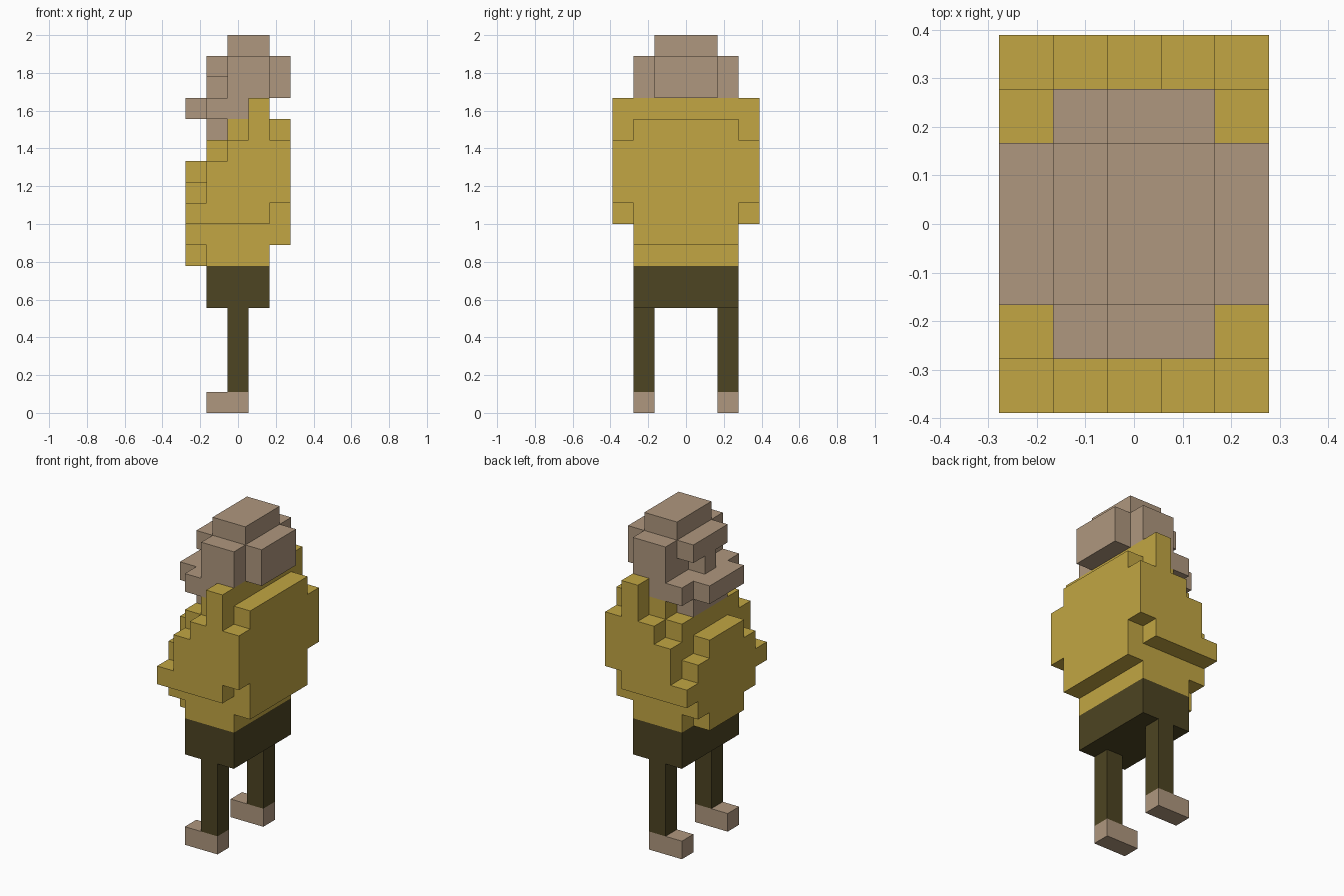
import bpy, bmesh
from mathutils import Vector

if "Cube" in bpy.data.objects:
    bpy.data.objects.remove(bpy.data.objects["Cube"])

U = 1 / 9                      # edge of one cube; the figure is 5 x 7 x 18 cubes
ORIGIN = Vector((-2.5, -3.5, 0))


def material(name, rgb):
    m = bpy.data.materials.new(name)
    m.diffuse_color = (*rgb, 1)
    m.use_nodes = True
    m.node_tree.nodes["Principled BSDF"].inputs["Base Color"].default_value = m.diffuse_color
    return m


tan = material("tan skin", (0.429, 0.310, 0.209))
yellow = material("mustard cloth", (0.539, 0.381, 0.056))
dark = material("dark olive cloth", (0.074, 0.058, 0.016))

# Boxes as (x first, x last, y inset from both sides, z first, z last), in cubes.
# The figure is symmetric in y and looks toward -x.
parts = {
    "head": (tan, [
        (2, 3, 2, 17, 17),     # crown
        (2, 3, 1, 15, 16),     # skull
        (4, 4, 2, 15, 16),     # back of head
        (1, 1, 2, 16, 16),     # brow
        (1, 1, 3, 15, 15),     # nose
        (1, 2, 1, 14, 14),     # cheeks
        (0, 0, 2, 14, 14),     # moustache
        (1, 1, 2, 13, 13),     # chin
    ]),
    "torso": (yellow, [
        (1, 3, 1, 7, 12),      # body
        (2, 3, 1, 13, 13),     # shoulders
        (3, 3, 0, 14, 14),     # collar
        (4, 4, 1, 8, 13),      # back
        (4, 4, 0, 10, 12),
        (0, 0, 2, 7, 11),      # belly
        (0, 0, 1, 8, 10),
        (0, 0, 0, 9, 9),
        (1, 1, 0, 9, 11),      # stepped sides
        (2, 2, 0, 9, 12),
        (3, 3, 0, 9, 14),
    ]),
    "hips": (dark, [(1, 3, 1, 5, 6)]),
}


def cells_of(x0, x1, ys, z0, z1):
    return {(x, y, z) for x in range(x0, x1 + 1) for y in ys for z in range(z0, z1 + 1)}


solids = {}
for name, (mat, boxes) in parts.items():
    cells = set()
    for x0, x1, inset, z0, z1 in boxes:
        cells |= cells_of(x0, x1, range(inset, 7 - inset), z0, z1)
    solids[name] = (mat, cells)

# Legs and feet, one of each per side
for side, y in (("right", 5), ("left", 1)):
    solids[side + "_leg"] = (dark, cells_of(2, 2, [y], 1, 4))
    solids[side + "_foot"] = (tan, cells_of(1, 2, [y], 0, 0))

filled = set().union(*(c for _, c in solids.values()))


def build(name, mat, cells):
    """Outer skin of a group of cubes, without faces hidden between cubes."""
    bm = bmesh.new()
    verts = {}

    def vert(p):
        p = tuple(p)
        if p not in verts:
            verts[p] = bm.verts.new((Vector(p) + ORIGIN) * U)
        return verts[p]

    for c in sorted(cells):
        for axis in range(3):
            a, b = (axis + 1) % 3, (axis + 2) % 3
            for step in (0, 1):
                n = list(c)
                n[axis] += 2 * step - 1
                if tuple(n) in filled:
                    continue
                loop = []
                for da, db in ((0, 0), (1, 0), (1, 1), (0, 1)):
                    p = list(c)
                    p[axis] += step
                    p[a] += da
                    p[b] += db
                    loop.append(vert(p))
                bm.faces.new(loop if step else loop[::-1])
    me = bpy.data.meshes.new(name)
    bm.to_mesh(me)
    bm.free()
    me.materials.append(mat)
    bpy.context.collection.objects.link(bpy.data.objects.new(name, me))


for name, (mat, cells) in solids.items():
    build(name, mat, cells)
